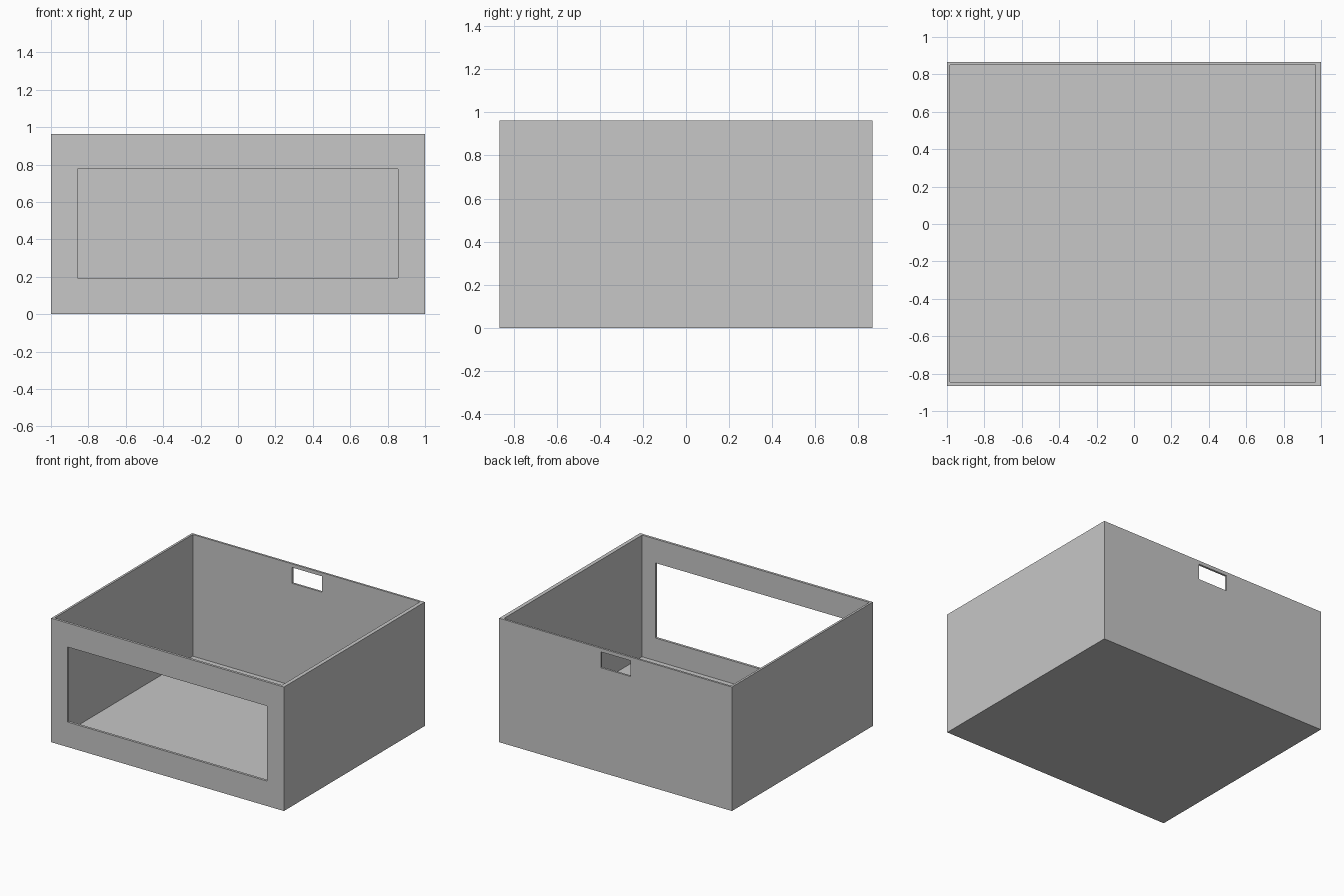
import bpy
from mathutils import Vector

default = bpy.data.objects.get("Cube")
if default:
    bpy.data.objects.remove(default, do_unlink=True)

W, D, H = 1.0, 0.865, 0.963   # half width, half depth, height

# Plain grey material
grey = bpy.data.materials.new("plain_grey")
grey.use_nodes = True
colour = (0.57, 0.57, 0.57, 1.0)
grey.diffuse_color = colour
grey.node_tree.nodes["Principled BSDF"].inputs["Base Color"].default_value = colour


def block(name, low, high):
    """Axis-aligned block between two opposite corners."""
    low, high = Vector(low), Vector(high)
    bpy.ops.mesh.primitive_cube_add(size=1)
    ob = bpy.context.object
    ob.name = ob.data.name = name
    for v in ob.data.vertices:
        v.co = (low + high) / 2 + v.co * (high - low)
    ob.data.materials.append(grey)
    return ob


# Open-topped box
box = block("open_box", (-W, -D, 0), (W, D, H))

# Hollow interior, front window and small rear slot
cutters = [
    block("interior_cutter", (-0.983, -0.846, 0.018), (0.97, 0.849, H + 0.2)),
    block("front_window_cutter", (-0.858, -D - 0.1, 0.194), (0.856, -0.7, 0.777)),
    block("rear_slot_cutter", (-0.13, 0.7, 0.812), (0.126, D + 0.1, 0.935)),
]
for cutter in cutters:
    cutter.hide_render = True
    mod = box.modifiers.new(cutter.name, "BOOLEAN")
    mod.operation = "DIFFERENCE"
    mod.solver = "EXACT"
    mod.object = cutter

# Bake the cuts and drop the helpers
depsgraph = bpy.context.evaluated_depsgraph_get()
carved = bpy.data.meshes.new_from_object(box.evaluated_get(depsgraph))
box.modifiers.clear()
box.data = carved
carved.name = "open_box"
carved.materials.clear()
carved.materials.append(grey)
for poly in carved.polygons:
    poly.material_index = 0
for cutter in cutters:
    bpy.data.objects.remove(cutter, do_unlink=True)
